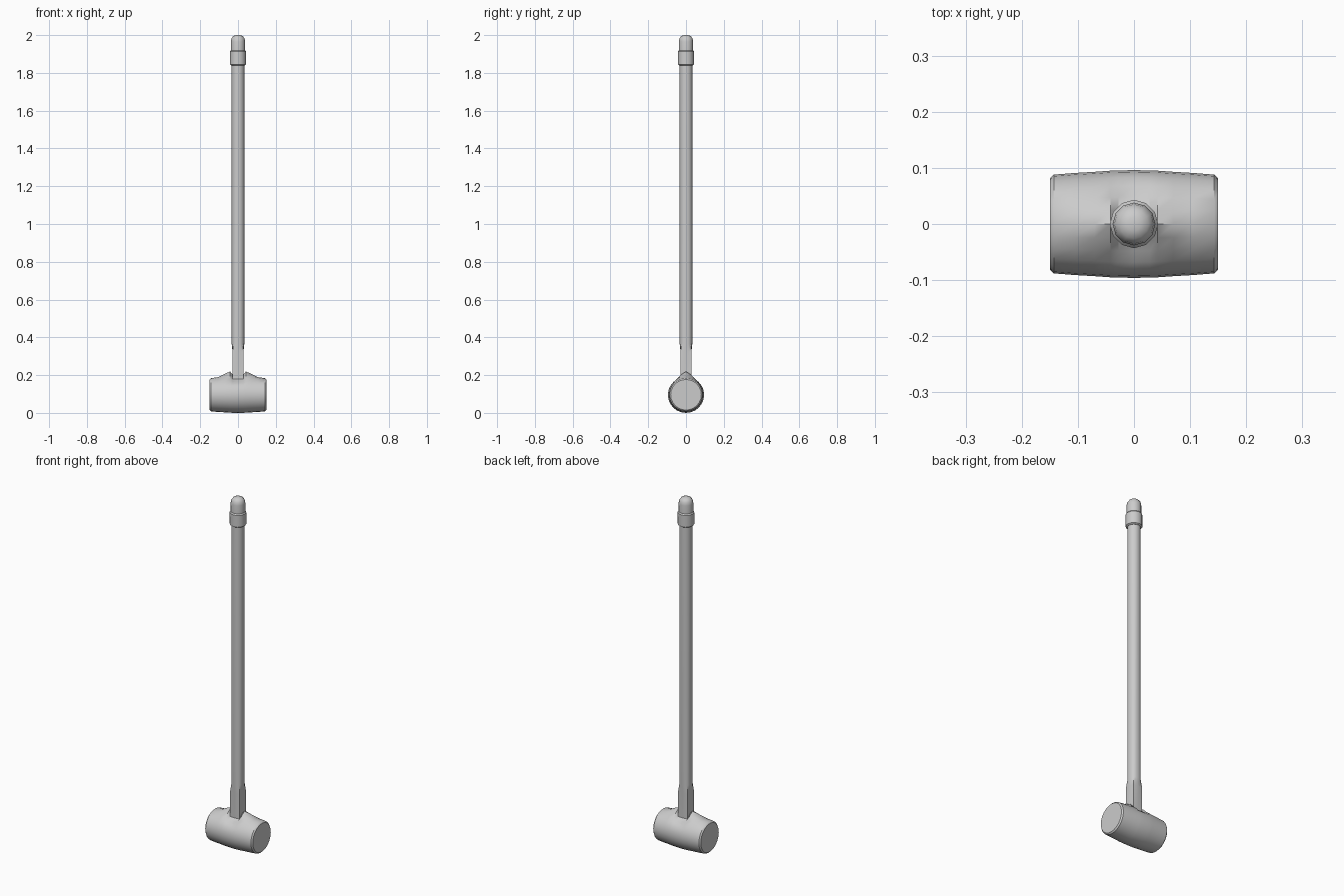
import bpy, bmesh
from math import sin, cos, pi

if "Cube" in bpy.data.objects:
    bpy.data.objects.remove(bpy.data.objects["Cube"])


def loft(name, rings, angle=35):
    """Skin a list of equal-length point rings and cap both ends."""
    bm = bmesh.new()
    loops = [[bm.verts.new(p) for p in ring] for ring in rings]
    n = len(loops[0])
    for a, b in zip(loops, loops[1:]):
        for i in range(n):
            j = (i + 1) % n
            bm.faces.new((a[i], a[j], b[j], b[i]))
    bm.faces.new(loops[0][::-1])
    bm.faces.new(loops[-1])
    bmesh.ops.recalc_face_normals(bm, faces=bm.faces)
    mesh = bpy.data.meshes.new(name)
    bm.to_mesh(mesh)
    bm.free()
    ob = bpy.data.objects.new(name, mesh)
    bpy.context.collection.objects.link(ob)
    bpy.ops.object.select_all(action='DESELECT')
    bpy.context.view_layer.objects.active = ob
    ob.select_set(True)
    bpy.ops.object.shade_smooth_by_angle(angle=angle * pi / 180)
    return ob


def circle(z, r, n=12):
    return [(r * cos(2 * pi * i / n), r * sin(2 * pi * i / n), z) for i in range(n)]


def square(z, h, n=16):
    ring = []
    for i in range(n):
        c, s = cos(2 * pi * i / n), sin(2 * pi * i / n)
        k = h / max(abs(c), abs(s))
        ring.append((c * k, s * k, z))
    return ring


# Mallet head: barrel along x with a raised ridge and a flattened saddle at the handle
AXIS = 0.096
# x, radius, vertical offsets at 0, 15, 30, 45 degrees from the top
half = [
    (0.000, 0.096, (0.010, -0.008, -0.010, -0.006)),
    (0.028, 0.0955, (0.012, -0.006, -0.010, -0.006)),
    (0.042, 0.095, (0.028, 0.016, 0.002, 0)),
    (0.070, 0.093, (0.018, 0.010, 0.002, 0)),
    (0.105, 0.091, (0.002, 0.001, 0, 0)),
    (0.143, 0.088, (0, 0, 0, 0)),
    (0.150, 0.081, (0, 0, 0, 0)),
]


def head_ring(x, r, lift, n=24):
    ring = []
    for i in range(n):
        a = 2 * pi * i / n
        k = min(i, n - i)
        ring.append((x, r * sin(a), AXIS + r * cos(a) + (lift[k] if k < 4 else 0)))
    return ring


stations = [(-x, r, l) for x, r, l in half[:0:-1]] + half
loft("mallet_head", [head_ring(*s) for s in stations], 40)

# Handle: square foot blending into a round shaft
loft("handle_shaft", [square(0.1, 0.029), square(0.325, 0.029),
                      circle(0.37, 0.034, 16), circle(1.86, 0.034, 16)])

# Collar near the top of the handle
loft("handle_collar", [circle(z, r) for z, r in
                       [(1.84, 0.036), (1.845, 0.043), (1.912, 0.043), (1.92, 0.037)]])

# Rounded end cap
loft("handle_end_cap", [circle(z, r) for z, r in
                        [(1.90, 0.038), (1.965, 0.038), (1.982, 0.035),
                         (1.994, 0.026), (2.0, 0.012)]], 50)
